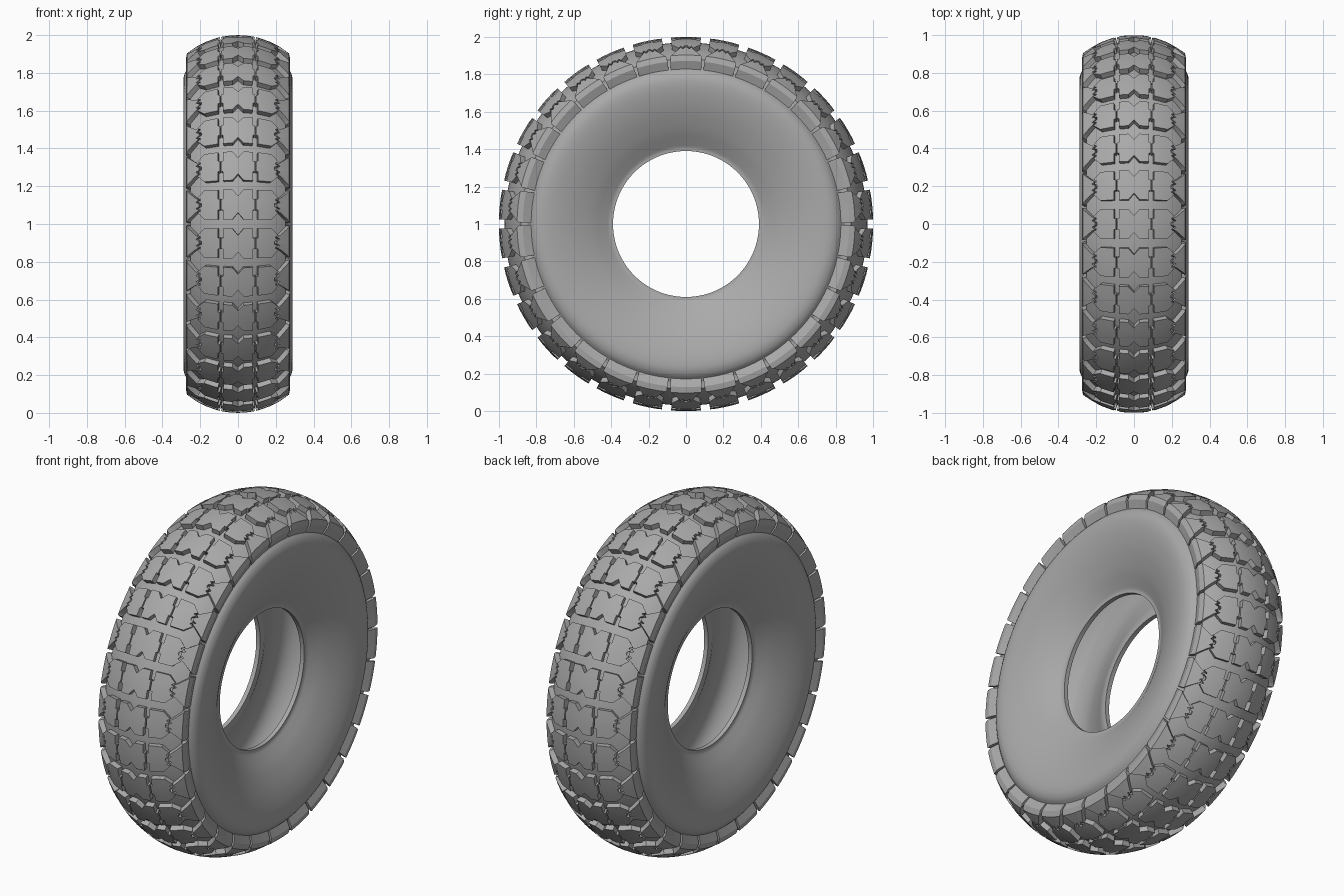
import bpy, bmesh, math
from mathutils import Vector

cube = bpy.data.objects.get("Cube")
if cube:
    bpy.data.objects.remove(cube)

COUNT = 30            # tread blocks round the tyre
CROWN, DEPTH = 0.425, 0.03
EDGE = 0.293          # arc length where the crown meets the shoulder
OUTER = [(0.27, 0.903), (0.276, 0.872), (0.258, 0.825)]
INNER = [(0.251, 0.880), (0.249, 0.860), (0.24, 0.825)]
STEP = 0.04

rubber = bpy.data.materials.new("grey rubber")
rubber.use_nodes = True
grey = (0.4, 0.4, 0.4, 1)
rubber.diffuse_color = grey
rubber.node_tree.nodes["Principled BSDF"].inputs["Base Color"].default_value = grey


def finish(bm, name, angle):
    bmesh.ops.recalc_face_normals(bm, faces=bm.faces)
    mesh = bpy.data.meshes.new(name)
    bm.to_mesh(mesh)
    bm.free()
    mesh.materials.append(rubber)
    ob = bpy.data.objects.new(name, mesh)
    bpy.context.collection.objects.link(ob)
    bpy.ops.object.select_all(action='DESELECT')
    bpy.context.view_layer.objects.active = ob
    ob.select_set(True)
    bpy.ops.object.shade_smooth_by_angle(angle=math.radians(angle))


def tread_point(s, t, raised):
    """Wrap flat tread coordinates (across, around) onto the tyre."""
    side, a = math.copysign(1, s), abs(s)
    if a <= EDGE + 1e-6:
        rad = CROWN if raised else CROWN - DEPTH
        x = rad * math.sin(a / CROWN)
        r = 1 - CROWN + rad * math.cos(a / CROWN)
    else:
        chain = OUTER if raised else INNER
        k = (a - EDGE) / STEP
        i = min(int(k + 1e-4), 1)
        x, r = Vector(chain[i]).lerp(Vector(chain[i + 1]), k - i)
    return Vector((side * x, r * math.sin(t), 1 + r * math.cos(t)))


def add_block(bm, outline, turn):
    """Cut a flat outline into a grid, then wrap and thicken it."""
    flat = bmesh.new()
    flat.faces.new([flat.verts.new((s, t, 0)) for s, t in outline])
    cuts = [((k * 0.0586, 0, 0), (1, 0, 0)) for k in range(-5, 6)]
    cuts += [((EDGE + STEP, 0, 0), (1, 0, 0)), ((-EDGE - STEP, 0, 0), (1, 0, 0))]
    cuts += [((0, k * 0.04, 0), (0, 1, 0)) for k in (-1, 0, 1)]
    for co, no in cuts:
        geom = flat.verts[:] + flat.edges[:] + flat.faces[:]
        bmesh.ops.bisect_plane(flat, geom=geom, plane_co=co, plane_no=no, dist=1e-5)
    top, low = {}, {}
    for v in flat.verts:
        top[v] = bm.verts.new(tread_point(v.co.x, v.co.y + turn, True))
        low[v] = bm.verts.new(tread_point(v.co.x, v.co.y + turn, False))
    for f in flat.faces:
        bm.faces.new([top[v] for v in f.verts])
    for e in flat.edges:
        if e.is_boundary:
            a, b = e.verts
            bm.faces.new((top[a], top[b], low[b], low[a]))
    flat.free()


def tread_ring(name, outlines):
    bm = bmesh.new()
    for n in range(COUNT):
        for outline in outlines:
            add_block(bm, outline, n * math.tau / COUNT)
    finish(bm, name, 25)


def both_ends(half):
    return half + [(s, -t) for s, t in reversed(half)]


def both_sides(half):
    outline = both_ends(half)
    return [outline, [(-s, t) for s, t in outline]]


# Centre blocks: notched at each end, waisted where the slots narrow
half = [(0.03, 0.08), (0.08, 0.08), (0.08, 0.03), (0.09, 0.03)]
upper = [(-s, t) for s, t in reversed(half)] + [(0, 0.045)] + half
tread_ring("centre_blocks", [both_ends(upper)])

# Middle blocks: clipped corners and a toothed outer edge
teeth = [(0.225, 0.042), (0.205, 0.03), (0.222, 0.018), (0.202, 0.008)]
middle = [(0.097, 0.03), (0.108, 0.03), (0.108, 0.08), (0.185, 0.08)] + teeth
tread_ring("middle_blocks", both_sides(middle))

# Shoulder lugs: toothed inner edge, flaring down to the sidewall
lug = [(s + 0.013, t) for s, t in reversed(teeth)]
lug += [(0.275, 0.072), (0.3, 0.094), (EDGE + 2 * STEP, 0.098)]
tread_ring("shoulder_lugs", both_sides(lug))


# Carcass: hollow cross-section spun round the axle
def smooth_path(pts, n=4):
    p = [Vector(q) for q in pts]
    p = [2 * p[0] - p[1]] + p + [2 * p[-1] - p[-2]]
    out = []
    for a, b, c, d in zip(p, p[1:], p[2:], p[3:]):
        for k in range(n):
            u = k / n
            out.append(0.5 * (2 * b + (c - a) * u + (2 * a - 5 * b + 4 * c - d) * u * u
                              + (3 * b - a - 3 * c + d) * u ** 3))
    return out + [p[-2]]


crown = [Vector(((CROWN - DEPTH) * math.sin(k * 0.0686),
                 1 - CROWN + (CROWN - DEPTH) * math.cos(k * 0.0686))) for k in range(11)]
wall = smooth_path([(0.257, 0.83), (0.278, 0.805), (0.289, 0.765), (0.283, 0.70), (0.258, 0.61),
                    (0.215, 0.51), (0.175, 0.44), (0.158, 0.41), (0.155, 0.39)])
lining = smooth_path([(0.13, 0.39), (0.14, 0.44), (0.20, 0.56), (0.25, 0.70),
                      (0.235, 0.82), (0.13, 0.91), (0, 0.935)])
right = crown + [Vector((0.249, 0.85))] + wall + lining
loop = right + [Vector((-p.x, p.y)) for p in reversed(right[1:-1])]
bm = bmesh.new()
verts = [bm.verts.new((p.x, 0, 1 + p.y)) for p in loop]
edges = [bm.edges.new((a, b)) for a, b in zip(verts, verts[1:] + verts[:1])]
bmesh.ops.spin(bm, geom=verts + edges, cent=(0, 0, 1), axis=(1, 0, 0),
               angle=math.tau, steps=120, use_merge=True)
bmesh.ops.remove_doubles(bm, verts=bm.verts, dist=1e-4)
finish(bm, "carcass", 35)
